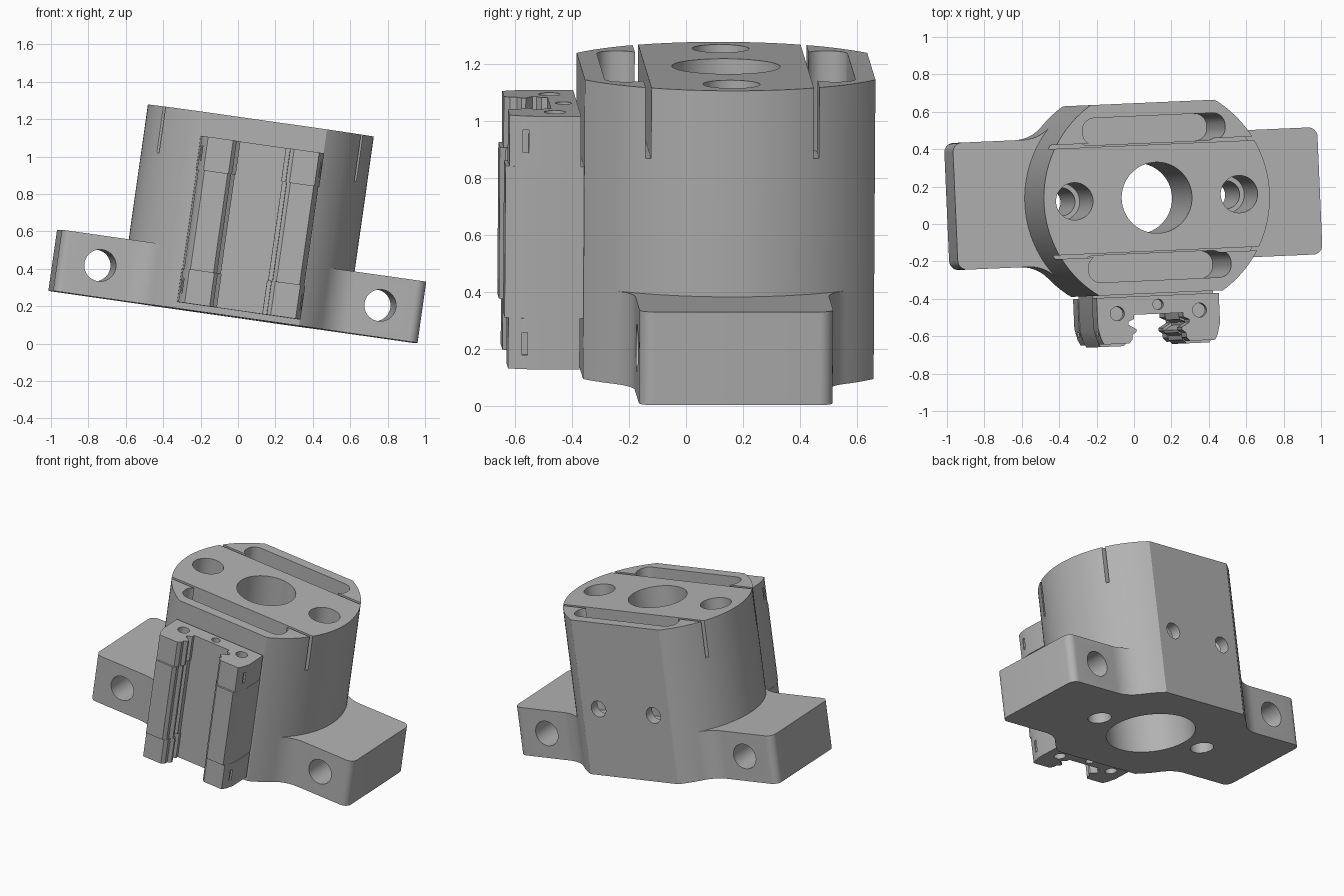
import bpy, bmesh, math
from mathutils import Matrix, Vector

if "Cube" in bpy.data.objects:
    bpy.data.objects.remove(bpy.data.objects["Cube"], do_unlink=True)

# Single grey metal
metal = bpy.data.materials.new("grey_metal")
GREY = (0.45, 0.45, 0.45, 1)
metal.use_nodes = True
metal.diffuse_color = GREY
metal.node_tree.nodes["Principled BSDF"].inputs["Base Color"].default_value = GREY

# The whole assembly leans to its left and is turned slightly
POSE = (Matrix.Translation((-0.027, 0.134, 0.143))
        @ Matrix.Rotation(math.radians(2.5), 4, 'Z')
        @ Matrix.Rotation(math.radians(8.1), 4, 'Y'))


def place(u, v, w, axis):
    return {'X': (w, u, v), 'Y': (u, w, v), 'Z': (u, v, w)}[axis]


def prism(name, pts, lo, hi, axis='Z'):
    """Extrude a closed 2D outline along an axis."""
    bm = bmesh.new()
    low = bm.faces.new([bm.verts.new(place(u, v, lo, axis)) for u, v in pts])
    grown = bmesh.ops.extrude_face_region(bm, geom=[low])["geom"]
    moved = [g for g in grown if isinstance(g, bmesh.types.BMVert)]
    bmesh.ops.translate(bm, verts=moved, vec=Vector(place(0, 0, hi - lo, axis)))
    bmesh.ops.recalc_face_normals(bm, faces=bm.faces)
    mesh = bpy.data.meshes.new(name)
    bm.to_mesh(mesh)
    bm.free()
    mesh.materials.append(metal)
    obj = bpy.data.objects.new(name, mesh)
    bpy.context.collection.objects.link(obj)
    return obj


def arc(cx, cy, r, a, b, n):
    return [(cx + r * math.cos(a + (b - a) * i / n),
             cy + r * math.sin(a + (b - a) * i / n)) for i in range(n + 1)]


def circle(cx, cy, r, n=48):
    return arc(cx, cy, r, 0, math.tau, n)[:-1]


def rect(x0, x1, y0, y1):
    return [(x0, y0), (x1, y0), (x1, y1), (x0, y1)]


def round_rect(x0, x1, y0, y1, r):
    q = math.pi / 2
    corners = [(x1 - r, y1 - r), (x0 + r, y1 - r), (x0 + r, y0 + r), (x1 - r, y0 + r)]
    return [p for i, (x, y) in enumerate(corners) for p in arc(x, y, r, i * q, i * q + q, 8)]


def four_way(quarter):
    """Mirror a first-quadrant run (front axis to side axis) into a closed outline."""
    right = quarter + [(x, -y) for x, y in reversed(quarter) if abs(y) > 1e-6]
    return right + [(-x, y) for x, y in reversed(right)]


def combine(obj, tool, operation='DIFFERENCE'):
    mod = obj.modifiers.new("combine", 'BOOLEAN')
    mod.object, mod.operation, mod.solver = tool, operation, 'EXACT'
    bpy.context.view_layer.update()
    graph = bpy.context.evaluated_depsgraph_get()
    mesh = bpy.data.meshes.new_from_object(obj.evaluated_get(graph))
    obj.modifiers.clear()
    obj.data = mesh
    bpy.data.objects.remove(tool, do_unlink=True)


def cut(obj, pts, lo, hi, axis='Z'):
    combine(obj, prism("cutter", pts, lo, hi, axis))


# Housing outline: cylinder with two flats
R, FLAT, TOP, BASE = 0.61, 0.51, 1.06, 0.33
FOOT, END, FILLET, ROUND = 0.34, 0.985, 0.2, 0.05
fillet_y = FOOT + FILLET
fillet_x = math.sqrt((R + FILLET) ** 2 - fillet_y ** 2)
meet = math.atan2(fillet_y, fillet_x)
shoulder = arc(0, 0, R, math.asin(FLAT / R), meet, 6)
housing = prism("bearing_housing", four_way(shoulder + arc(0, 0, R, meet, 0, 24)[1:]), BASE, TOP)

# Base with mounting ears blended into the cylinder
blend = arc(fillet_x, fillet_y, FILLET, meet + math.pi, 1.5 * math.pi, 10)
ear_end = arc(END - ROUND, FOOT - ROUND, ROUND, math.pi / 2, 0, 8)
base = prism("base", four_way(shoulder + blend[1:] + ear_end), 0, BASE)
combine(housing, base, 'UNION')

# Central bore, wider at the bottom
cut(housing, circle(0, 0, 0.19, 64), -0.1, TOP + 0.1)
cut(housing, circle(0, 0, 0.285, 64), -0.1, 0.3)

for s in (-1, 1):
    # Counterbored vertical bolt holes
    cut(housing, circle(s * 0.445, 0, 0.075), -0.1, TOP + 0.1)
    cut(housing, circle(s * 0.445, 0, 0.1), 0.55, TOP + 0.1)
    # Cross holes through the ears
    cut(housing, circle(s * 0.757, 0.17, 0.085), -0.6, 0.6, 'Y')
    # Blind holes in the back flat
    cut(housing, circle(s * 0.21, 0.46, 0.055, 32), 0.4, 0.6, 'Y')
    # Deep top pockets and the thin slits running through them
    y0, y1 = sorted((s * 0.295, s * 0.44))
    cut(housing, round_rect(-0.385, 0.385, y0, y1, 0.065), 0.36, TOP + 0.1)
    y0, y1 = sorted((s * 0.285, s * 0.305))
    cut(housing, rect(-0.8, 0.8, y0, y1), 0.81, TOP + 0.1)


def carriage_outline(half, front, back, slot):
    """U-shaped section with chamfered outside corners and a ridged channel."""
    c = 0.03
    side = [(half, back), (half, front + 3 * c), (half - c / 2, front + c), (half - c, front),
            (slot + 0.02, front), (slot, front + 0.02), (slot, front + 0.045),
            (slot - 0.022, front + 0.06), (slot - 0.022, front + 0.075),
            (slot + 0.02, front + 0.1), (slot + 0.02, front + 0.115),
            (slot - 0.012, front + 0.13), (slot - 0.012, -0.62)]
    return side + [(-x, y) for x, y in reversed(side)]


# Slide carriage on the front flat: steel middle and two end caps
LOW, HIGH, CAP = 0.033, 0.93, 0.18
middle = prism("carriage_block", carriage_outline(0.325, -0.785, -FLAT, 0.15), LOW + CAP, HIGH - CAP)
parts = [housing, middle]
for name, lo, hi in (("lower_end_cap", LOW, LOW + CAP), ("upper_end_cap", HIGH - CAP, HIGH)):
    cap = prism(name, carriage_outline(0.33, -0.772, -0.522, 0.145), lo, hi)
    # Screw holes on the outer face
    z0, z1 = (lo - 0.05, lo + 0.06) if lo == LOW else (hi - 0.06, hi + 0.05)
    for x, y, r in ((-0.222, -0.61, 0.038), (0, -0.57, 0.028), (0.222, -0.61, 0.038)):
        cut(cap, circle(x, y, r, 24), z0, z1)
    # Latch slots on the sides
    mid = (lo + hi) / 2
    for s in (-1, 1):
        x0, x1 = sorted((s * 0.312, s * 0.4))
        cut(cap, rect(-0.725, -0.705, mid - 0.04, mid + 0.04), x0, x1, 'X')
    parts.append(cap)

# Smooth the round walls, keep edges crisp, and set the pose
bpy.ops.object.select_all(action='DESELECT')
for obj in parts:
    obj.matrix_world = POSE
    obj.select_set(True)
bpy.context.view_layer.objects.active = housing
bpy.ops.object.shade_smooth_by_angle(angle=math.radians(25))
